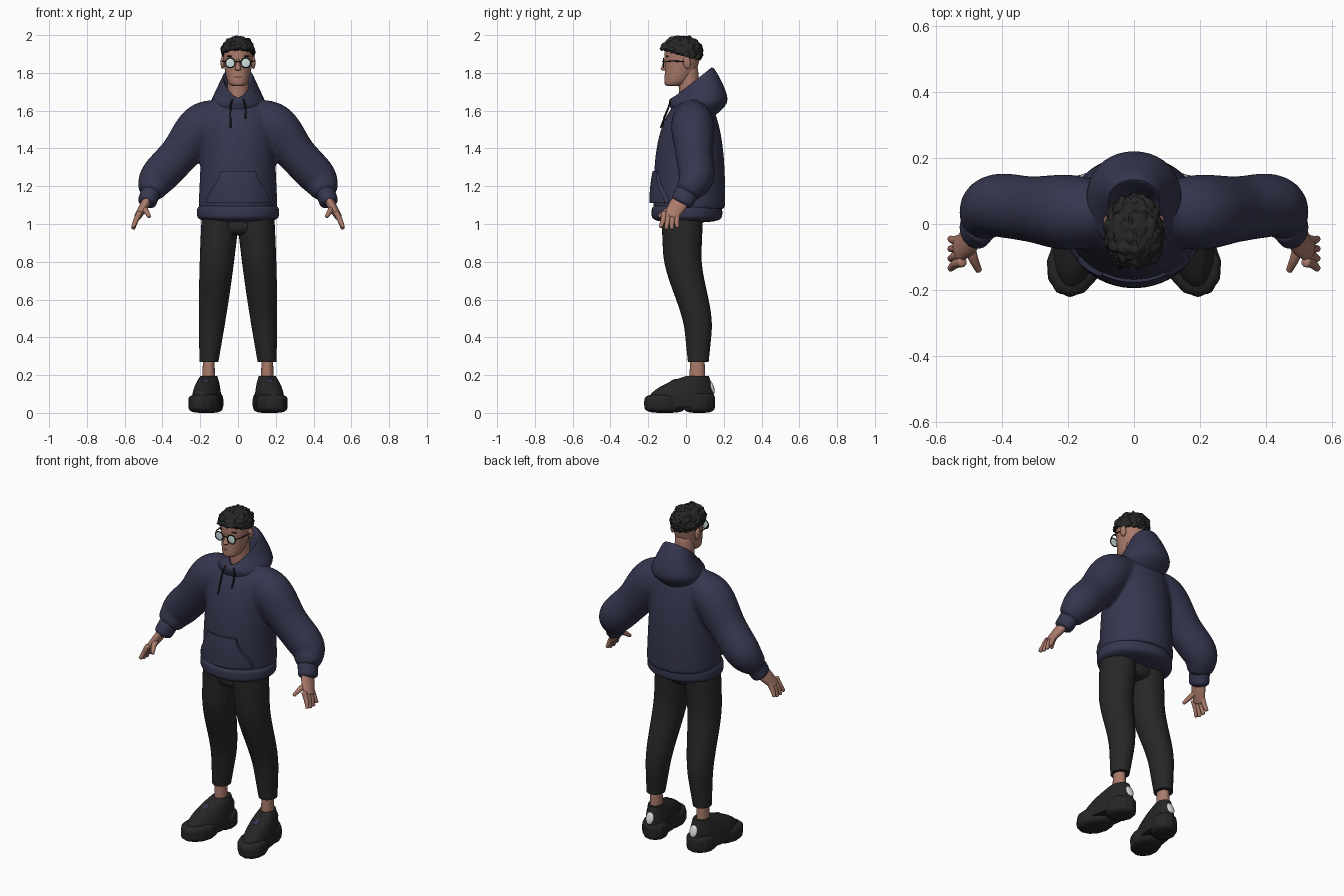
import bpy, bmesh, math
from mathutils import Vector, Matrix, noise

old = bpy.data.objects.get("Cube")
if old:
    bpy.data.objects.remove(old, do_unlink=True)


def material(name, red, green, blue):
    mat = bpy.data.materials.new(name)
    mat.use_nodes = True
    mat.diffuse_color = (red, green, blue, 1)
    shader = mat.node_tree.nodes["Principled BSDF"]
    shader.inputs["Base Color"].default_value = mat.diffuse_color
    return mat


def grey(name, value):
    return material(name, value, value, value)


SKIN = material("skin", .4, .195, .145)
LIPS = material("lips", .31, .135, .11)
NAVY = material("navy_cotton", .036, .037, .077)
LENS = material("pale_lens", .62, .74, .74)
CORD = grey("dark_cord", .015)
PANTS = grey("charcoal_cloth", .02)
SHOE = grey("black_rubber", .019)
HAIR = grey("black_hair", .02)
WHITE = grey("white_tab", .7)


def finish(name, bm, mat, mirror=False):
    """Turn a bmesh into a smooth shaded object, mirrored if it is one of a pair."""
    bmesh.ops.recalc_face_normals(bm, faces=bm.faces)
    mesh = bpy.data.meshes.new(name)
    bm.to_mesh(mesh)
    bm.free()
    mesh.materials.append(mat)
    part = bpy.data.objects.new(name, mesh)
    bpy.context.collection.objects.link(part)
    bpy.ops.object.select_all(action='DESELECT')
    bpy.context.view_layer.objects.active = part
    part.select_set(True)
    bpy.ops.object.shade_smooth_by_angle(angle=math.radians(40))
    if mirror:
        part.modifiers.new("Mirror", 'MIRROR').use_mirror_merge = False
    return part


def smooth(value):
    value = min(1, max(0, value))
    return value * value * (3 - 2 * value)


def spline(rows, steps=6):
    """Smooth curve through rows of numbers."""
    padded = [rows[0], *rows, rows[-1]]
    curve = []
    for i in range(len(rows) - 1):
        for s in range(steps):
            t = s / steps
            curve.append([b + t * (c - a + t * (2*a - 5*b + 4*c - d + t * (3*b - a - 3*c + d))) / 2
                          for a, b, c, d in zip(*padded[i:i + 4])])
    return curve + [list(rows[-1])]


def skin_rings(name, rings, mat, **options):
    """Bridge closed rings of points and cap both ends."""
    bm = bmesh.new()
    loops = [[bm.verts.new(point) for point in ring] for ring in rings]
    for low, high in zip(loops, loops[1:]):
        for i in range(len(low)):
            bm.faces.new((low[i - 1], low[i], high[i], high[i - 1]))
    bm.faces.new(loops[0])
    bm.faces.new(loops[-1])
    return finish(name, bm, mat, **options)


def sweep(name, rows, mat, level=False, lean=0, lobes=0, sides=32, **options):
    """Elliptical rings from rows of x, y, z, half width and half depth."""
    centres = [Vector(row[:3]) for row in rows]
    rings = []
    for i, (x, y, z, width, depth) in enumerate(rows):
        along = Vector((0, 0, 1))
        if not level:
            along = (centres[min(i + 1, len(rows) - 1)] - centres[max(i - 1, 0)]).normalized()
        back = (Vector((0, 1, 0)) - along * along.y).normalized()
        side = back.cross(along)
        ring = []
        for s in range(sides):
            turn = math.tau * s / sides
            swell = 1 + .02 * math.cos(lobes * turn) if lobes else 1
            point = centres[i] + swell * (side * width * math.cos(turn) + back * depth * math.sin(turn))
            point.x -= lean * point.y
            ring.append(point)
        rings.append(ring)
    return skin_rings(name, rings, mat, **options)


def loft(name, path, mat, stretch=1, **options):
    """Round-ended limb through points of x, y, z and radius."""
    rows = spline(path)
    for end, inner in ((0, 1), (-1, -2)):
        *tip, radius = rows[end]
        tip = Vector(tip)
        out = (tip - Vector(rows[inner][:3])).normalized()
        dome = []
        for k in (1, 2, 3):
            angle = k * math.pi / 8
            dome.append([*(tip + out * radius * math.sin(angle) / 2), radius * math.cos(angle)])
        rows = rows + dome if end else dome[::-1] + rows
    return sweep(name, [(*row, row[-1] * stretch) for row in rows], mat, **options)


def form(name, rule, mat, steps=28, **options):
    """Upright shape whose rings follow a rule running from 0 to 1."""
    rows = [rule((1 - math.cos(math.pi * i / steps)) / 2) for i in range(steps + 1)]
    return sweep(name, rows, mat, level=True, **options)


def pad(name, centre, width, depth, height, mat, **options):
    """Upright block with rounded rims."""
    x, y, z = centre

    def rule(t):
        u = 2 * t - 1
        rim = (1 - u ** 4) ** .3
        return x, y, z + height * u, width * rim, depth * rim
    form(name, rule, mat, **options)


def blob(name, centre, size, mat, tilt=0, **options):
    bm = bmesh.new()
    bmesh.ops.create_uvsphere(bm, u_segments=20, v_segments=14, radius=1)
    bm.transform(Matrix.Translation(centre) @ Matrix.Rotation(tilt, 4, 'X')
                 @ Matrix.Diagonal((*size, 1)))
    finish(name, bm, mat, **options)


# Hoodie body and sleeves, blended into one cloth surface
def body(t):
    width = (.21 - .03 * t) * (1 - t ** 14) ** .5
    depth = .19 * (1 - t ** 3) ** .5
    return 0, .018 + .025 * t ** 4, 1.08 + .61 * t, width, depth


sleeve = loft("sleeve", [(.07, .035, 1.57, .09), (.19, .035, 1.52, .12), (.31, .045, 1.37, .105),
                         (.42, .055, 1.25, .1), (.46, .015, 1.18, .075)], NAVY, stretch=.95)
hoodie = form("hoodie_body", body, NAVY, sides=48)
sleeve.select_set(True)
bpy.ops.object.join()
hoodie.modifiers.new("Mirror", 'MIRROR').use_mirror_merge = False
blend = hoodie.modifiers.new("Blend", 'REMESH')
blend.mode = 'VOXEL'
blend.voxel_size = .01
blend.use_smooth_shade = True
hoodie.modifiers.new("Soften", 'SMOOTH').iterations = 12

# Hem band
pad("hoodie_hem", (0, .005, 1.06), .217, .187, .052, NAVY, sides=48)

# Front pouch pocket following the body surface
rings = []
for step in range(13):
    s = step / 12
    x0, middle, z, width, depth = body(.05 + .28 * s)
    half = .17 - .075 * smooth(s)
    columns = [half * (c / 10 - 1) for c in range(21)]
    front = [(x, middle - depth * (1 - (x / width) ** 2) ** .5) for x in columns]
    lift = .008 + .014 * (1 - s ** 2)
    rings.append([Vector((x, y - lift, z)) for x, y in front]
                 + [Vector((x, y + lift, z)) for x, y in reversed(front)])
skin_rings("pouch_pocket", rings, NAVY)

# Folded hood: tilted loops from front y, z to back y, z with a half width, pinched at the throat
rings = []
loops = spline([(-.08, 1.61, .15, 1.57, .12), (-.09, 1.65, .22, 1.66, .16),
                (-.07, 1.67, .15, 1.82, .11), (-.05, 1.66, .11, 1.79, .09),
                (-.04, 1.62, .08, 1.66, .06)])
for i, (y, z, back_y, back_z, half) in enumerate(loops):
    pinch = .55 * smooth(2 * i / len(loops))
    ring = []
    for s in range(40):
        turn = math.tau * s / 40
        f = (1 - math.cos(turn)) / 2
        ring.append(Vector((half * math.sin(turn) * (1 - pinch * (1 - f)),
                            y + (back_y - y) * f, z + (back_z - z) * f)))
    rings.append(ring)
skin_rings("hood", rings, NAVY)
for x, end in ((-.04, 1.51), (.04, 1.56)):
    loft("drawstring", [(x * .7, -.08, 1.66, .005), (x, -.092, 1.62, .005),
                        (x, (end - 1.5) / 3 - .137, end, .005)], CORD, sides=8)

# Cuffs and hands
loft("cuffs", [(.465, 0, 1.16, .052), (.48, -.02, 1.12, .05)], NAVY, stretch=1.2, mirror=True)
loft("palms", [(.48, -.02, 1.13, .024), (.5, -.05, 1.09, .024), (.53, -.08, 1.04, .019)],
     SKIN, stretch=1.9, mirror=True)
for i in range(4):
    spread = (i - 1.5) / 42
    loft("fingers", [(.52, spread - .08, 1.06, .015), (.54, spread - .085, 1.02, .014),
                     (.555, spread * 1.25 - .09, .975 + spread ** 2 * 8, .01)],
         SKIN, sides=12, mirror=True)
loft("thumbs", [(.5, -.05, 1.09, .017), (.488, -.1, 1.07, .015), (.47, -.14, 1.04, .01)],
     SKIN, sides=12, mirror=True)


# Trousers and ankles
def leg(t):
    y = .085 * smooth((t - .25) * 1.8) - .02
    calf = .008 * math.sin(math.pi * t)
    return .092 + .062 * t, y, 1.05 - .78 * t, .1 - .05 * t + calf, .11 - .055 * t + calf


form("trouser_legs", leg, PANTS, mirror=True)
pad("trouser_seat", (0, -.02, 1.01), .17, .1, .07, PANTS)
loft("ankles", [(.155, .06, .31, .03), (.155, .06, .16, .034)], SKIN, stretch=1.25, mirror=True)


# Chunky shoes: two lobed sole pods, tapering upper and patches
def upper(t):
    rise = t ** 2.5
    return .163, .09 * rise - .03, .03 + .165 * t, .076 - .032 * rise, .18 - .12 * rise


pad("toe_soles", (.163, -.112, .05), .083, .107, .05, SHOE, lean=.14, lobes=12, sides=48, mirror=True)
pad("heel_soles", (.163, .07, .055), .074, .083, .055, SHOE, lean=.14, lobes=12, sides=48, mirror=True)
form("shoe_uppers", upper, SHOE, lean=.14, mirror=True)
blob("tongue_patches", (.17, -.066, .17), (.017, .022, .006), NAVY, tilt=.4, mirror=True)
blob("heel_tabs", (.145, .137, .135), (.025, .011, .035), WHITE, tilt=.3, mirror=True)


# Neck, head and face
def skull(t):
    width = .086 * t ** .2 * (1 - t ** 8) ** .5
    return 0, -.02 - .045 * (1 - t) ** 4, 1.73 + .245 * t, width, width * 1.2


form("head", skull, SKIN)
loft("neck", [(0, .025, 1.62, .058), (0, .01, 1.82, .053)], SKIN)
loft("nose", [(0, -.11, 1.87, .008), (0, -.115, 1.84, .011), (0, -.117, 1.82, .017)], SKIN, sides=16)
blob("lips", (0, -.103, 1.778), (.022, .012, .007), LIPS)
blob("ears", (.081, .005, 1.855), (.012, .02, .034), SKIN, tilt=.15, mirror=True)
blob("eyebrows", (.04, -.099, 1.888), (.022, .007, .004), HAIR, mirror=True)

# Round spectacles
rim = []
for s in range(21):
    turn = math.tau * s / 20
    rim.append((.041 + .025 * math.cos(turn), -.12, 1.853 + .025 * math.sin(turn), .003))
loft("lens_rims", rim, HAIR, sides=8, mirror=True)
blob("lenses", (.041, -.12, 1.853), (.025, .003, .025), LENS, mirror=True)
blob("bridge", (0, -.122, 1.86), (.018, .005, .003), HAIR)
loft("temple_arms", [(.066, -.118, 1.858, .003), (.083, -.08, 1.862, .003), (.086, .01, 1.86, .003)],
     HAIR, sides=8, mirror=True)

# Cropped wavy hair: a cap with a slanted hairline and ruffled locks
bm = bmesh.new()
bmesh.ops.create_icosphere(bm, subdivisions=5, radius=1)
for vert in bm.verts:
    way = vert.co.copy()
    ruffle = 1 + abs(noise.noise(way * 3.2)) * .17 + noise.noise(way * 7) * .08
    x, y, z = way * ruffle
    y = y * .109 - .022
    hairline = 1.887 - .3 * y + .012 * noise.noise(way * 6)
    vert.co = (x * .086, y, min(2, max(z * .08 + 1.912, hairline)))
finish("hair", bm, HAIR)
